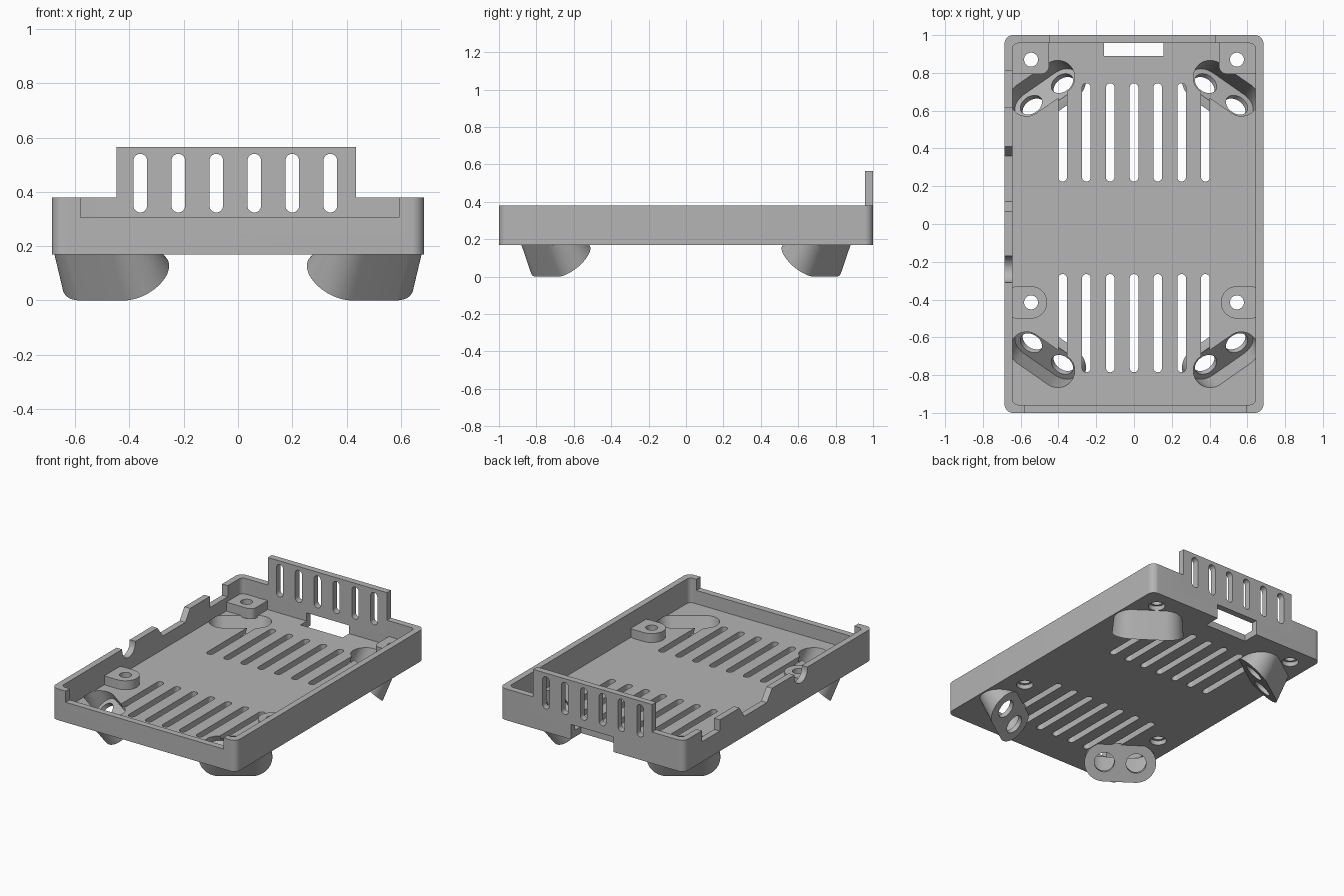
import bpy, bmesh, math
from mathutils import Matrix, Vector

cube = bpy.data.objects.get("Cube")
if cube:
    bpy.data.objects.remove(cube, do_unlink=True)

grey = bpy.data.materials.new("plain grey")
grey.use_nodes = True
grey.diffuse_color = (0.46, 0.46, 0.46, 1)
grey.node_tree.nodes["Principled BSDF"].inputs["Base Color"].default_value = (0.46, 0.46, 0.46, 1)

T = Matrix.Translation
UPRIGHT = Matrix.Rotation(math.radians(90), 4, 'X')                    # profile in XZ, depth to -y
SIDEWAYS = Matrix(((0, 0, 1, 0), (1, 0, 0, 0), (0, 1, 0, 0), (0, 0, 0, 1)))  # profile in YZ, depth to +x


def rounded(hx, hy, r, n=10):
    """Rounded rectangle outline; also gives slots and circles."""
    pts = []
    for k, (sx, sy) in enumerate(((1, 1), (-1, 1), (-1, -1), (1, -1))):
        for i in range(n + 1):
            a = (k + i / n) * math.pi / 2
            pts.append((sx * (hx - r) + r * math.cos(a), sy * (hy - r) + r * math.sin(a)))
    return pts


def finish(name, bm):
    bmesh.ops.recalc_face_normals(bm, faces=bm.faces)
    mesh = bpy.data.meshes.new(name)
    bm.to_mesh(mesh)
    bm.free()
    mesh.materials.append(grey)
    ob = bpy.data.objects.new(name, mesh)
    bpy.context.collection.objects.link(ob)
    return ob


def prism(name, outline, depth, matrix):
    bm = bmesh.new()
    clean = []
    for p in outline:
        if not any((Vector(p) - Vector(q)).length < 1e-5 for q in clean):
            clean.append(p)
    face = bm.faces.new([bm.verts.new((x, y, 0)) for x, y in clean])
    ext = bmesh.ops.extrude_face_region(bm, geom=[face])
    moved = [g for g in ext["geom"] if isinstance(g, bmesh.types.BMVert)]
    bmesh.ops.translate(bm, verts=moved, vec=(0, 0, depth))
    bmesh.ops.transform(bm, matrix=matrix, verts=bm.verts)
    return finish(name, bm)


def box(name, x0, x1, y0, y1, z0, z1):
    return prism(name, [(x0, y0), (x1, y0), (x1, y1), (x0, y1)], z1 - z0, T((0, 0, z0)))


def boolean(ob, others, op='DIFFERENCE'):
    bpy.context.view_layer.objects.active = ob
    for other in others:
        mod = ob.modifiers.new("cut", 'BOOLEAN')
        mod.operation, mod.solver, mod.object = op, 'EXACT', other
        bpy.ops.object.modifier_apply(modifier=mod.name)
        bpy.data.objects.remove(other, do_unlink=True)


def smooth(ob):
    bpy.ops.object.select_all(action='DESELECT')
    ob.select_set(True)
    bpy.context.view_layer.objects.active = ob
    bpy.ops.object.shade_smooth_by_angle(angle=math.radians(30))


BASE, FLOOR, RIM, LOW = 0.17, 0.215, 0.38, 0.305

# Frames of a foot: long axis, outward direction, inward tilt, face normal
ALONG = Vector((-0.82, 0.572, 0))
OUT = Vector((0.572, 0.82, 0))
TILT = (Vector((0, 0, 1)) - OUT) * math.sqrt(0.5)
NORMAL = (Vector((0, 0, 1)) + OUT) * math.sqrt(0.5)
FACE = Vector((0.45, 0.67, 0.0884))


def frame(centre, x, y, z, sx, sy):
    m = Matrix((x, y, z)).transposed().to_4x4()
    return Matrix.Diagonal((sx, sy, 1, 1)) @ T(centre) @ m


def foot_hull(name, sx, sy, face, r_face, top, r_top):
    """Hull from a tilted slot-shaped face to a level slot-shaped top."""
    bm = bmesh.new()
    level = frame(top, ALONG, -OUT, Vector((0, 0, 1)), sx, sy)
    tilted = frame(face, ALONG, TILT, NORMAL, sx, sy)
    for r, m in ((r_face, tilted), (r_top, level)):
        for x, y in rounded(0.1 + r, r, r, 14):
            bm.verts.new(m @ Vector((x, y, 0)))
    bmesh.ops.remove_doubles(bm, verts=bm.verts, dist=1e-4)
    res = bmesh.ops.convex_hull(bm, input=bm.verts)
    loose = [g for g in res["geom_interior"] if isinstance(g, bmesh.types.BMVert)]
    bmesh.ops.delete(bm, geom=loose, context='VERTS')
    bmesh.ops.dissolve_limit(bm, angle_limit=0.005, verts=bm.verts, edges=bm.edges)
    return finish(name, bm)


def cavity(sx, sy):
    return foot_hull("cavity", sx, sy, FACE + NORMAL * 0.03, 0.095,
                     Vector((0.487, 0.72, FLOOR + 0.004)), 0.09)


# Tray with rear guard
tray = prism("tray", rounded(0.685, 1, 0.045), RIM - BASE, T((0, 0, BASE)))
boolean(tray, [prism("inside", rounded(0.643, 0.957, 0.03), 1, T((0, 0, FLOOR)))])
boolean(tray, [box("guard", -0.448, 0.435, 0.957, 1, 0.3, 0.565)], 'UNION')

# Rear guard slots, lowered front wall and rear opening
cuts = [prism("slot", rounded(0.025, 0.108, 0.025), 0.3, T((-0.36 + 0.14 * i, 1.1, 0.432)) @ UPRIGHT)
        for i in range(6)]
cuts.append(box("front_gap", -0.58, 0.593, -1.1, -0.93, LOW, 1))
cuts.append(box("rear_gap", -0.16, 0.155, 0.89, 1.1, 0, 0.27))

# Side wall notches
side = T((-0.8, 0, 0)) @ SIDEWAYS
cuts.append(prism("notch", [(0.62, LOW), (0.81, LOW), (0.81, 0.5), (0.62, 0.5)], 0.17, side))
cuts.append(prism("notch", [(0.12, LOW), (0.36, LOW), (0.41, RIM), (0.41, 0.5), (0.065, 0.5), (0.065, RIM)],
                  0.17, side))
cuts.append(prism("notch", rounded(0.07, 0.12, 0.07), 0.17, side @ T((-0.24, 0.42, 0))))

# Floor vents
for i in range(-3, 4):
    for y in (0.485, -0.525):
        cuts.append(prism("vent", rounded(0.023, 0.26, 0.023, 6), 0.3, T((i * 0.126, y, 0))))

# Screw holes with wide recesses underneath
SCREWS = [(s * 0.545, y) for s in (1, -1) for y in (-0.415, 0.87)]
for x, y in SCREWS:
    cuts.append(prism("hole", rounded(0.037, 0.037, 0.037), 0.4, T((x, y, 0))))
    cuts.append(prism("recess", rounded(0.052, 0.052, 0.052), 0.2, T((x, y, 0))))

# Feet openings
CORNERS = {"front_left": (1, -1), "front_right": (-1, -1), "back_left": (1, 1), "back_right": (-1, 1)}
cuts += [cavity(*c) for c in CORNERS.values()]
boolean(tray, cuts)
smooth(tray)

# Screw bosses
for x, y in SCREWS:
    s = 1 if x > 0 else -1
    place = ("left" if s > 0 else "right") + ("_back" if y > 0 else "_front")
    if y > 0:
        outline = rounded(0.12, 0.095, 0.04)
        centre = (s * 0.57, 0.89, FLOOR - 0.01)
    else:
        outline = rounded(0.12, 0.086, 0.086)
        centre = (s * 0.58, y, FLOOR - 0.01)
    boss = prism("boss_" + place, outline, 0.07, T(centre))
    trim = prism("trim", rounded(0.65, 0.965, 0.03), 1, Matrix())
    boolean(boss, [trim], 'INTERSECT')
    boolean(boss, [prism("hole", rounded(0.037, 0.037, 0.037), 0.6, T((x, y, 0)))])
    smooth(boss)

# Hollow tilted feet, each with two round holes in its face
for place, (sx, sy) in CORNERS.items():
    foot = foot_hull("foot_" + place, sx, sy, FACE, 0.125, Vector((0.485, 0.715, BASE + 0.015)), 0.113)
    holes = [prism("hole", rounded(0.063, 0.063, 0.063), 0.07,
                   frame(FACE + ALONG * d - NORMAL * 0.02, ALONG, TILT, NORMAL, sx, sy))
             for d in (0.1, -0.1)]
    boolean(foot, [cavity(sx, sy)] + holes)
    smooth(foot)
